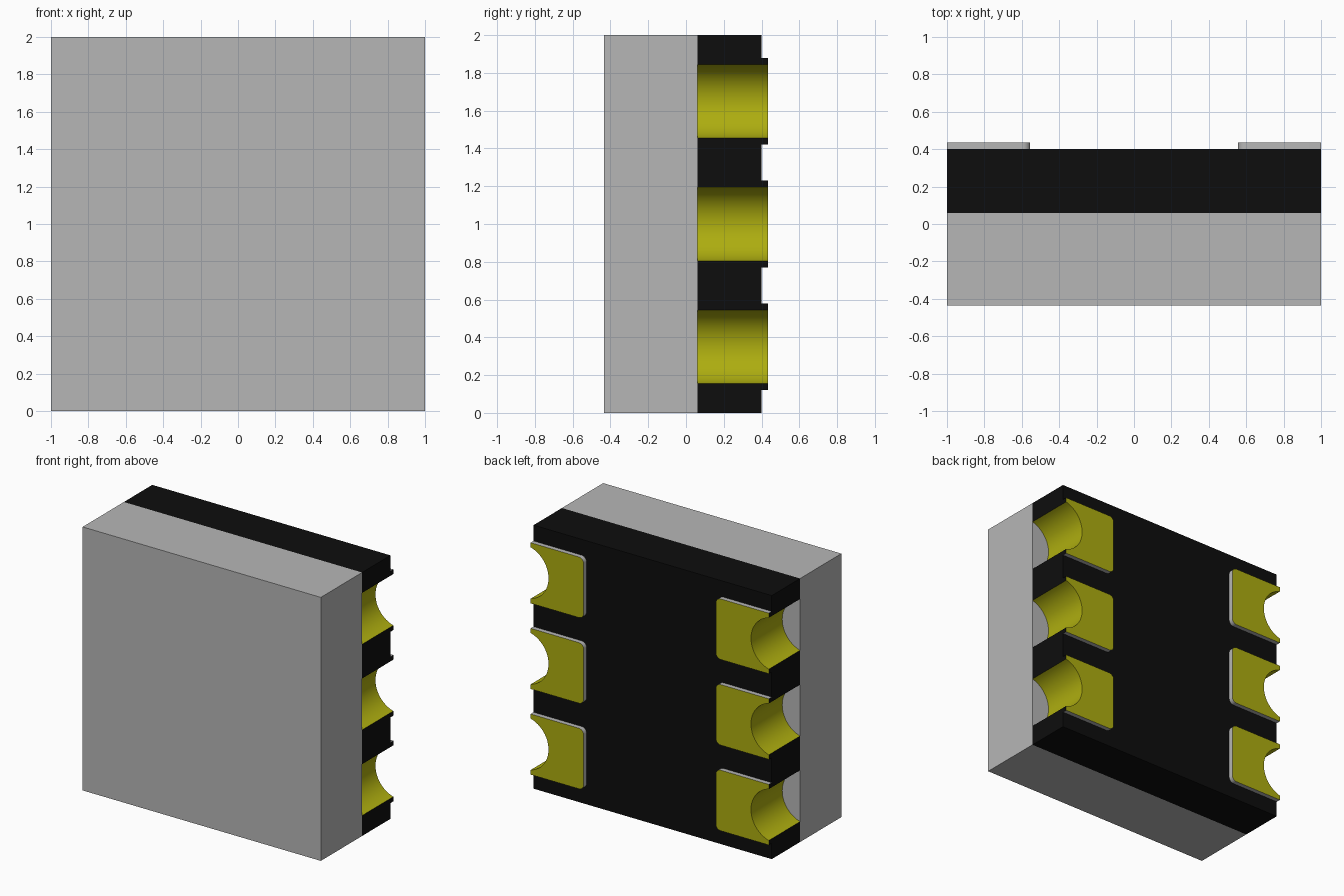
import bpy, bmesh
from math import sin, cos, pi, hypot, asin

if "Cube" in bpy.data.objects:
    bpy.data.objects.remove(bpy.data.objects["Cube"])


def material(name, rgb):
    m = bpy.data.materials.new(name)
    m.use_nodes = True
    m.diffuse_color = (*rgb, 1)
    bsdf = m.node_tree.nodes["Principled BSDF"]
    bsdf.inputs["Base Color"].default_value = (*rgb, 1)
    bsdf.inputs["Roughness"].default_value = 0.6
    return m


grey = material("light grey", (0.47, 0.47, 0.47))
black = material("black", (0.004, 0.004, 0.004))
yellow = material("dull yellow", (0.42, 0.42, 0.005))
GREY, BLACK, YELLOW = range(3)

FRONT, SEAM, BACK, PAD_BACK = -0.435, 0.06, 0.4, 0.435
ROWS = (0.35, 1.0, 1.65)
HALF_CHORD, DEPTH = 0.195, 0.15
RADIUS = (HALF_CHORD ** 2 + DEPTH ** 2) / (2 * DEPTH)
CENTRE_X = 1 - DEPTH + RADIUS
PAD_INNER, PAD_HALF, CORNER = 0.555, 0.23, 0.04


def arc(cx, cz, r, start, end, steps):
    return [(cx + r * cos(a), cz + r * sin(a))
            for a in (start + (end - start) * i / steps for i in range(steps + 1))]


def notch(z):
    """Scallop on the +x side, from low to high."""
    half = asin(HALF_CHORD / RADIUS)
    return arc(CENTRE_X, z, RADIUS, pi + half, pi - half, 24)


def in_notch(c, n):
    return abs(n.y) < 0.5 and any(
        hypot(abs(c.x) - CENTRE_X, c.z - z) < RADIUS + 0.005 for z in ROWS)


def prism(name, outline, y0, y1, rule):
    """Extrude an x-z outline along y and colour its faces by a rule."""
    bm = bmesh.new()
    face = bm.faces.new([bm.verts.new((x, y0, z)) for x, z in outline])
    new = bmesh.ops.extrude_face_region(bm, geom=[face])["geom"]
    bmesh.ops.translate(bm, vec=(0, y1 - y0, 0),
                        verts=[v for v in new if isinstance(v, bmesh.types.BMVert)])
    bmesh.ops.recalc_face_normals(bm, faces=bm.faces)
    for f in bm.faces:
        f.material_index = rule(f.calc_center_median(), f.normal)
    mesh = bpy.data.meshes.new(name)
    bm.to_mesh(mesh)
    bm.free()
    for m in (grey, black, yellow):
        mesh.materials.append(m)
    ob = bpy.data.objects.new(name, mesh)
    bpy.context.collection.objects.link(ob)
    bpy.ops.object.select_all(action="DESELECT")
    ob.select_set(True)
    bpy.context.view_layer.objects.active = ob
    bpy.ops.object.shade_smooth_by_angle(angle=pi / 6)


# Front block
prism("front_block", [(-1, 0), (1, 0), (1, 2), (-1, 2)], FRONT, SEAM,
      lambda c, n: GREY)

# Black base with scalloped sides
side = [p for z in ROWS for p in notch(z)]
base = [(1, 0)] + side + [(1, 2), (-1, 2)] + [(-x, z) for x, z in reversed(side)] + [(-1, 0)]
prism("base_plate", base, SEAM, BACK,
      lambda c, n: YELLOW if in_notch(c, n) else BLACK)


# Contact pads: yellow back and scallop, black outer tips, grey rim
def pad_rule(c, n):
    if n.y > 0.5 or in_notch(c, n):
        return YELLOW
    return BLACK if abs(c.x) > 0.99 else GREY


for label, sign in (("left", 1), ("right", -1)):
    for row, z in zip(("lower", "middle", "upper"), ROWS):
        x = PAD_INNER + CORNER
        h = PAD_HALF - CORNER
        outline = ([(1, z - PAD_HALF)] + notch(z) + [(1, z + PAD_HALF)]
                   + arc(x, z + h, CORNER, pi / 2, pi, 6)
                   + arc(x, z - h, CORNER, pi, 3 * pi / 2, 6))
        prism(f"{label}_{row}_pad", [(sign * px, pz) for px, pz in outline],
              BACK, PAD_BACK, pad_rule)
